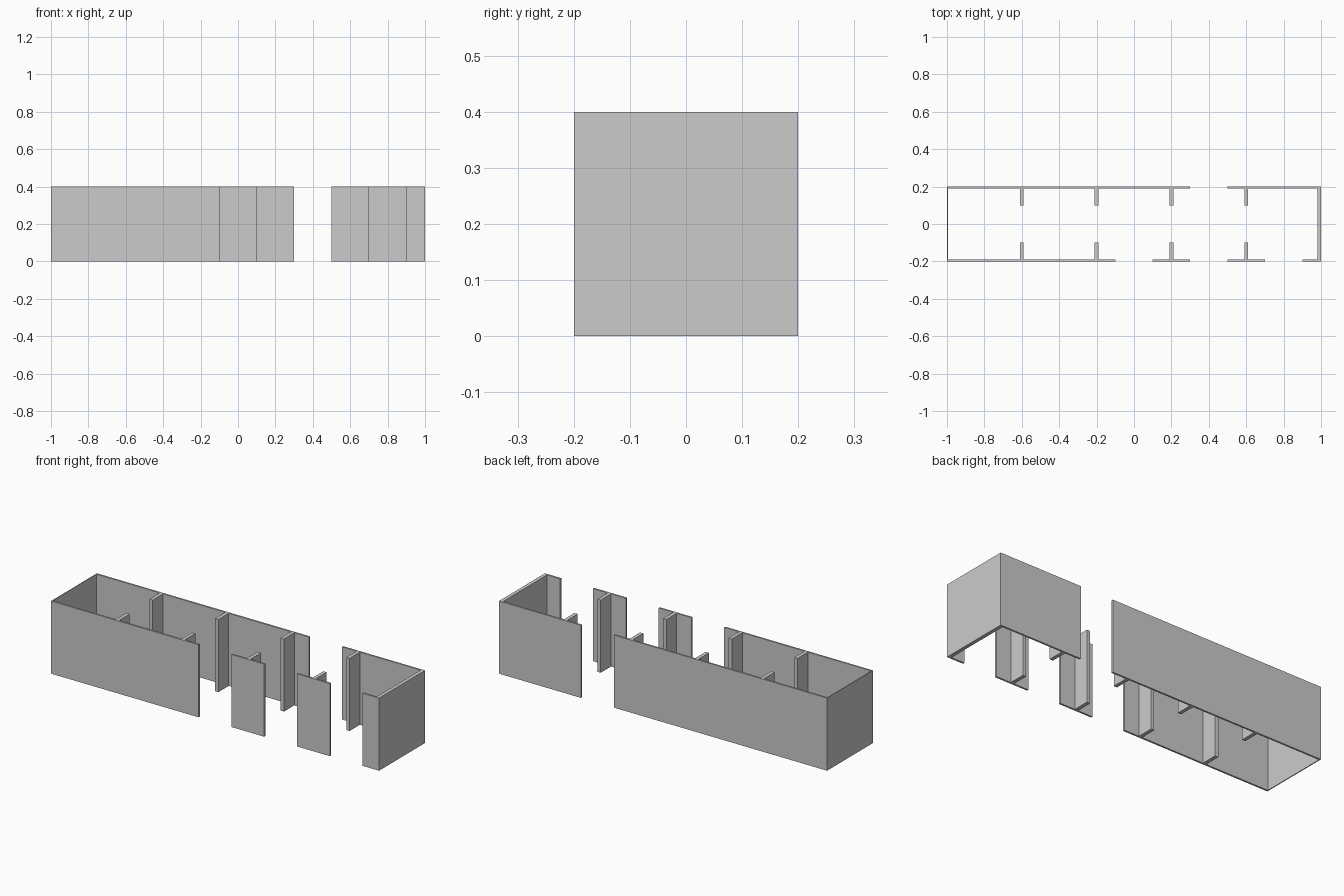
import bpy

if "Cube" in bpy.data.objects:
    bpy.data.objects.remove(bpy.data.objects["Cube"])

HEIGHT = 0.4
SKIN = 0.01   # long wall thickness
FIN = 0.02    # partition thickness


def box(name, x0, x1, y0, y1):
    """Full-height wall piece between the given x and y limits."""
    bpy.ops.mesh.primitive_cube_add(size=1, location=((x0 + x1) / 2, (y0 + y1) / 2, HEIGHT / 2))
    ob = bpy.context.object
    ob.name = name
    ob.scale = (x1 - x0, y1 - y0, HEIGHT)
    bpy.ops.object.transform_apply(location=False, rotation=False, scale=True)
    return ob


# Back wall, with one doorway
for x0, x1 in [(-1, 0.3), (0.5, 1)]:
    box("back_wall", x0, x1, 0.2 - SKIN, 0.2)

# Front wall, with three doorways
for x0, x1 in [(-1, -0.1), (0.1, 0.3), (0.5, 0.7), (0.9, 1)]:
    box("front_wall", x0, x1, -0.2, -0.2 + SKIN)

# End walls: thin on the left, thick on the right
box("left_end_wall", -1, -0.995, -0.2 + SKIN, 0.2 - SKIN)
box("right_end_wall", 0.98, 1, -0.2 + SKIN, 0.2 - SKIN)

# Short partition stubs facing each other across the corridor
for x in (-0.6, -0.2, 0.2, 0.6):
    box("back_partition", x - FIN / 2, x + FIN / 2, 0.1, 0.2 - SKIN)
    box("front_partition", x - FIN / 2, x + FIN / 2, -0.2 + SKIN, -0.1)
